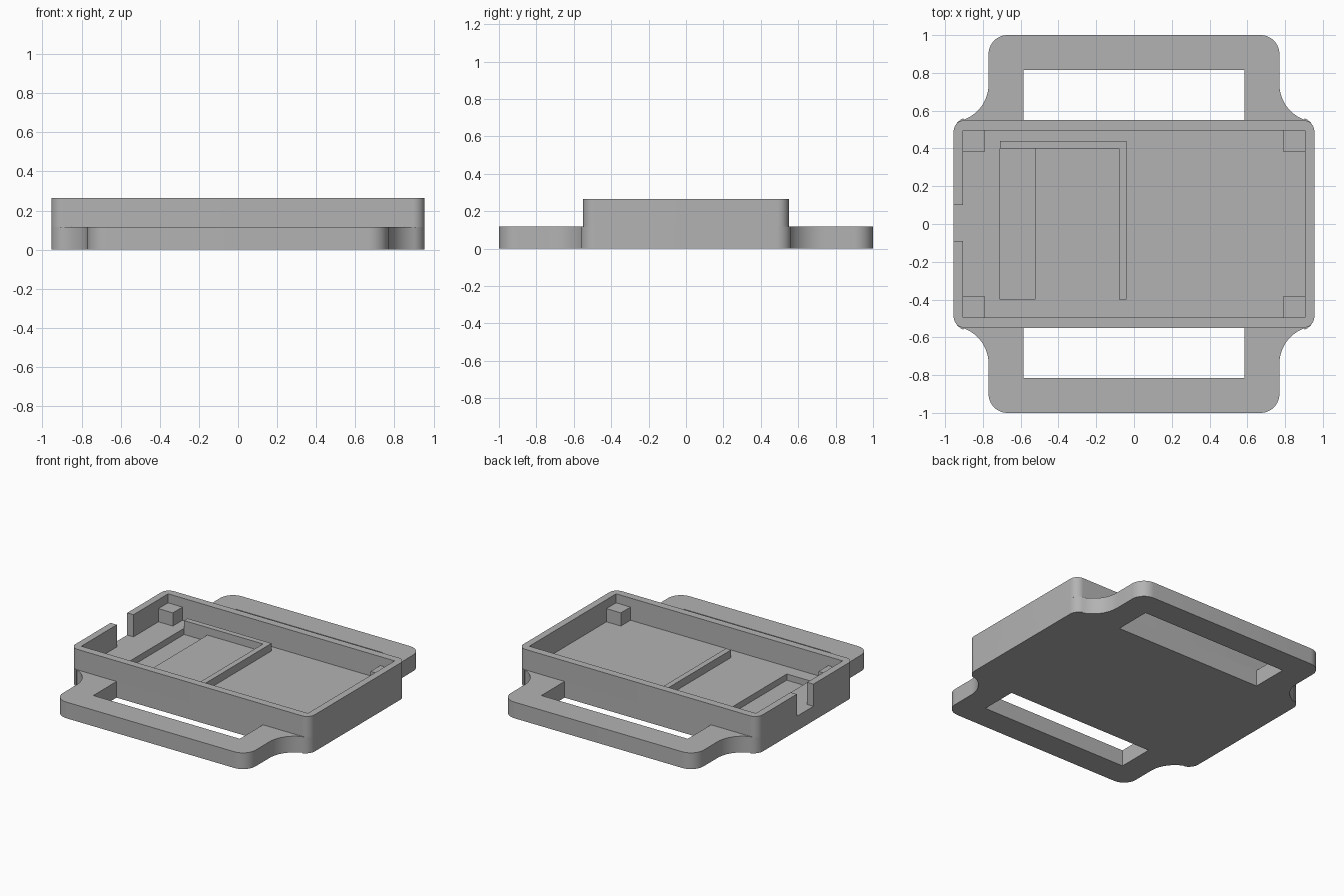
import bpy, bmesh, math

cube = bpy.data.objects.get("Cube")
if cube:
    bpy.data.objects.remove(cube, do_unlink=True)

PLATE_TOP, FLOOR, RIM = 0.117, 0.105, 0.265

grey = bpy.data.materials.new("plain grey")
grey.use_nodes = True
GREY = (0.45, 0.45, 0.45, 1)
grey.diffuse_color = GREY
grey.node_tree.nodes["Principled BSDF"].inputs["Base Color"].default_value = GREY


def arc(cx, cy, r, start, end, steps=12):
    angles = [math.radians(start + (end - start) * i / steps) for i in range(steps + 1)]
    return [(cx + r * math.cos(a), cy + r * math.sin(a)) for a in angles]


def four_way(quarter):
    """Mirror a quarter outline (from +x axis to +y axis) into a closed loop."""
    half = quarter + [(-x, y) for x, y in reversed(quarter)]
    return half + [(-x, -y) for x, y in half]


def prism(name, outline, z0, z1):
    bm = bmesh.new()
    face = bm.faces.new([bm.verts.new((x, y, z0)) for x, y in outline])
    top = bmesh.ops.extrude_face_region(bm, geom=[face])["geom"]
    bmesh.ops.translate(bm, vec=(0, 0, z1 - z0),
                        verts=[v for v in top if isinstance(v, bmesh.types.BMVert)])
    bmesh.ops.recalc_face_normals(bm, faces=bm.faces)
    mesh = bpy.data.meshes.new(name)
    bm.to_mesh(mesh)
    bm.free()
    mesh.materials.append(grey)
    obj = bpy.data.objects.new(name, mesh)
    bpy.context.collection.objects.link(obj)
    return obj


def box(name, x0, x1, y0, y1, z0, z1):
    return prism(name, [(x0, y0), (x1, y0), (x1, y1), (x0, y1)], z0, z1)


def cut(obj, cutter):
    mod = obj.modifiers.new("cut", "BOOLEAN")
    mod.operation, mod.solver, mod.object = "DIFFERENCE", "EXACT", cutter
    bpy.context.view_layer.objects.active = obj
    bpy.ops.object.modifier_apply(modifier=mod.name)


# Base plate with flared strap loops, and the wall standing on it
loop_quarter = (arc(0.875, 0.484, 0.08, 0, 70) + arc(0.97, 0.74, 0.2, 250, 180)
                + arc(0.67, 0.9, 0.1, 0, 90))
base_plate = prism("base_plate", four_way(loop_quarter), 0, PLATE_TOP)
tray_wall = prism("tray_wall", four_way(arc(0.895, 0.49, 0.06, 0, 90)), PLATE_TOP, RIM)

# Cutters: cavity, cable notch, recessed channel, strap slots
cavity = box("cavity_cutter", -0.905, 0.905, -0.495, 0.495, FLOOR, 0.4)
notch = box("notch_cutter", -1.1, -0.85, -0.09, 0.1, FLOOR, 0.4)
channel = box("channel_cutter", -0.71, -0.525, -0.4, 0.4, 0.06, 0.4)
slots = [box("slot_cutter", -0.585, 0.585, min(a, b), max(a, b), -0.1, 0.4)
         for a, b in ((0.55, 0.815), (-0.55, -0.815))]
for cutter in (cavity, notch, channel, *slots):
    cut(base_plate, cutter)
for cutter in (cavity, notch):
    cut(tray_wall, cutter)
for cutter in (cavity, notch, channel, *slots):
    bpy.data.objects.remove(cutter, do_unlink=True)

# Corner posts
for side, sx in (("left", 1), ("right", -1)):
    for end, sy in (("front", -1), ("back", 1)):
        xs, ys = sorted((sx * 0.79, sx * 0.905)), sorted((sy * 0.385, sy * 0.495))
        box(f"{end}_{side}_post", *xs, *ys, FLOOR, 0.2)

# L-shaped retaining ridge on the floor
prism("retaining_ridge", [(-0.71, 0.4), (-0.08, 0.4), (-0.08, -0.4), (-0.04, -0.4),
                          (-0.04, 0.44), (-0.71, 0.44)], FLOOR, 0.16)

# Smooth the rounded outlines only
bpy.ops.object.select_all(action="DESELECT")
for obj in (base_plate, tray_wall):
    obj.select_set(True)
bpy.context.view_layer.objects.active = base_plate
bpy.ops.object.shade_smooth_by_angle(angle=math.radians(30))
